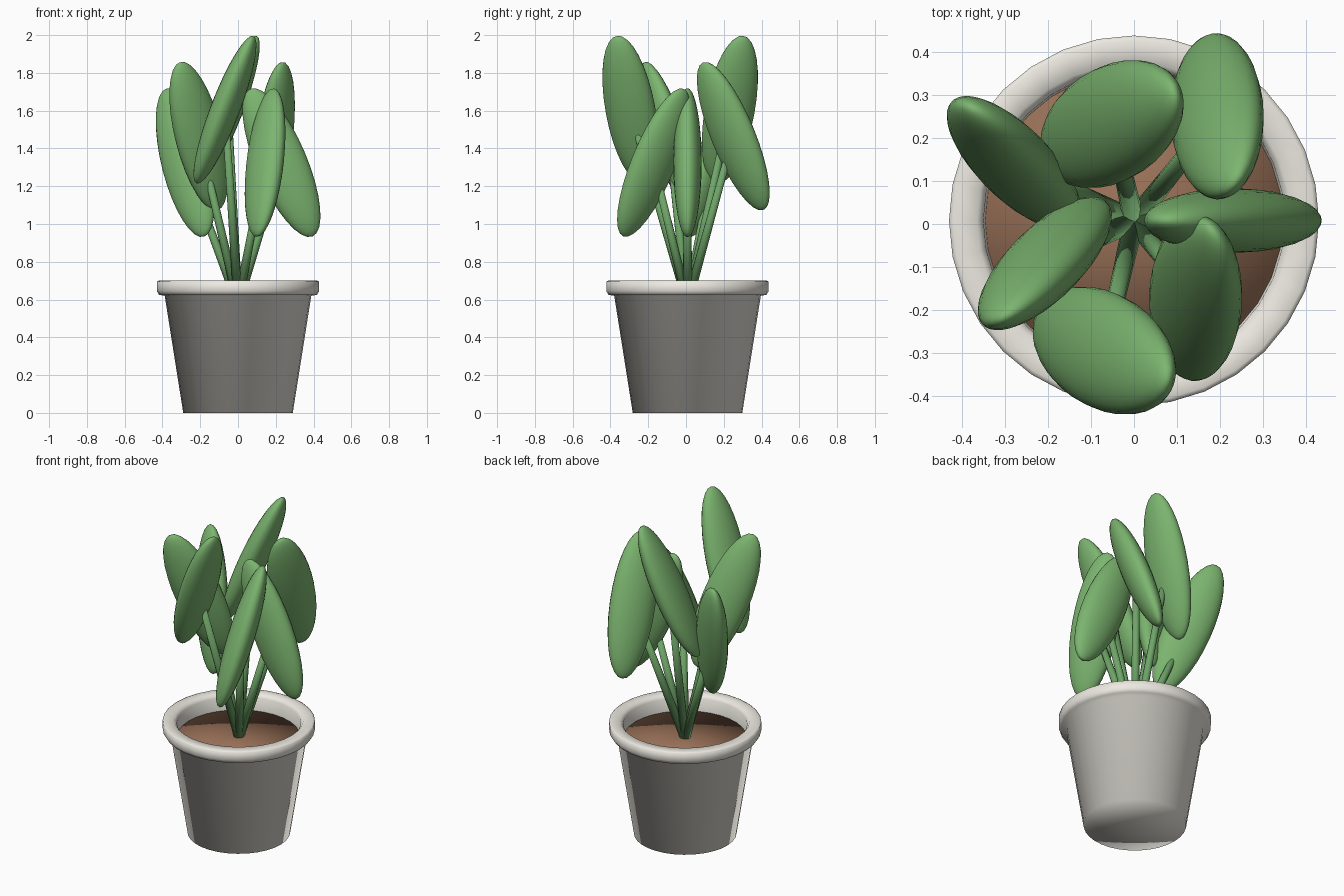
import bpy, bmesh
from math import sin, cos, pi
from mathutils import Vector

if "Cube" in bpy.data.objects:
    bpy.data.objects.remove(bpy.data.objects["Cube"])

OFFSET = Vector((0, 0.008, 0))


def material(name, rgb):
    m = bpy.data.materials.new(name)
    m.diffuse_color = (*rgb, 1)
    m.use_nodes = True
    m.node_tree.nodes["Principled BSDF"].inputs["Base Color"].default_value = m.diffuse_color
    return m


POT = material("pot_cream", (0.84, 0.82, 0.75))
SOIL = material("soil_brown", (0.33, 0.17, 0.10))
LEAF = material("leaf_green", (0.20, 0.46, 0.16))
STEM = material("stem_green", (0.16, 0.38, 0.14))


def finish(obj, name, mat):
    obj.name = name
    obj.data.materials.append(mat)
    for p in obj.data.polygons:
        p.use_smooth = True
    return obj


def lathe(name, profile, mat, sides=32):
    """Revolve (radius, z) points about z; radius 0 makes a pole."""
    bm = bmesh.new()
    verts = [bm.verts.new((r, 0, z)) for r, z in profile]
    edges = [bm.edges.new(pair) for pair in zip(verts, verts[1:])]
    bmesh.ops.spin(bm, geom=verts + edges, cent=(0, 0, 0), axis=(0, 0, 1),
                   angle=2 * pi, steps=sides, use_duplicate=False)
    bmesh.ops.remove_doubles(bm, verts=bm.verts, dist=0.0005)
    bmesh.ops.recalc_face_normals(bm, faces=bm.faces)
    mesh = bpy.data.meshes.new(name)
    bm.to_mesh(mesh)
    bm.free()
    obj = bpy.data.objects.new(name, mesh)
    bpy.context.collection.objects.link(obj)
    obj.location = OFFSET
    return finish(obj, name, mat)


# Tapered pot with a rolled rim, and the soil filling it
lathe("pot", [(0, 0), (0.29, 0), (0.388, 0.62), (0.418, 0.625), (0.43, 0.645),
              (0.43, 0.695), (0.42, 0.70), (0.365, 0.70), (0.35, 0.68),
              (0.345, 0.58)], POT)
lathe("soil", [(0, 0.60), (0.347, 0.60), (0.34, 0.56), (0, 0.56)], SOIL)


def stem(name, start, end):
    d = end - start
    bpy.ops.mesh.primitive_cone_add(vertices=12, radius1=0.025, radius2=0.019,
                                    depth=d.length, location=(start + end) / 2)
    obj = bpy.context.object
    obj.rotation_euler = d.to_track_quat('Z', 'Y').to_euler()
    finish(obj, name, STEM)


# Seven stems fanning out, each with a flattened oval leaf
TILT = 0.4
for i in range(7):
    a = 2 * pi * i / 7
    r = 0.23 + 0.08 * (i % 2)
    z = 1.325 + 0.14 * (i % 3)
    centre = OFFSET + Vector((r * cos(a), r * sin(a), z))
    base = OFFSET + Vector((0, 0, 0.58))
    stem(f"stem_{i + 1}", base, base.lerp(centre, 0.87))
    bpy.ops.mesh.primitive_uv_sphere_add(segments=24, ring_count=16, radius=1,
                                         location=centre)
    leaf = bpy.context.object
    leaf.scale = (0.135, 0.075, 0.424)
    leaf.rotation_euler = (TILT * sin(a), -TILT * cos(a), a)
    finish(leaf, f"leaf_{i + 1}", LEAF)
